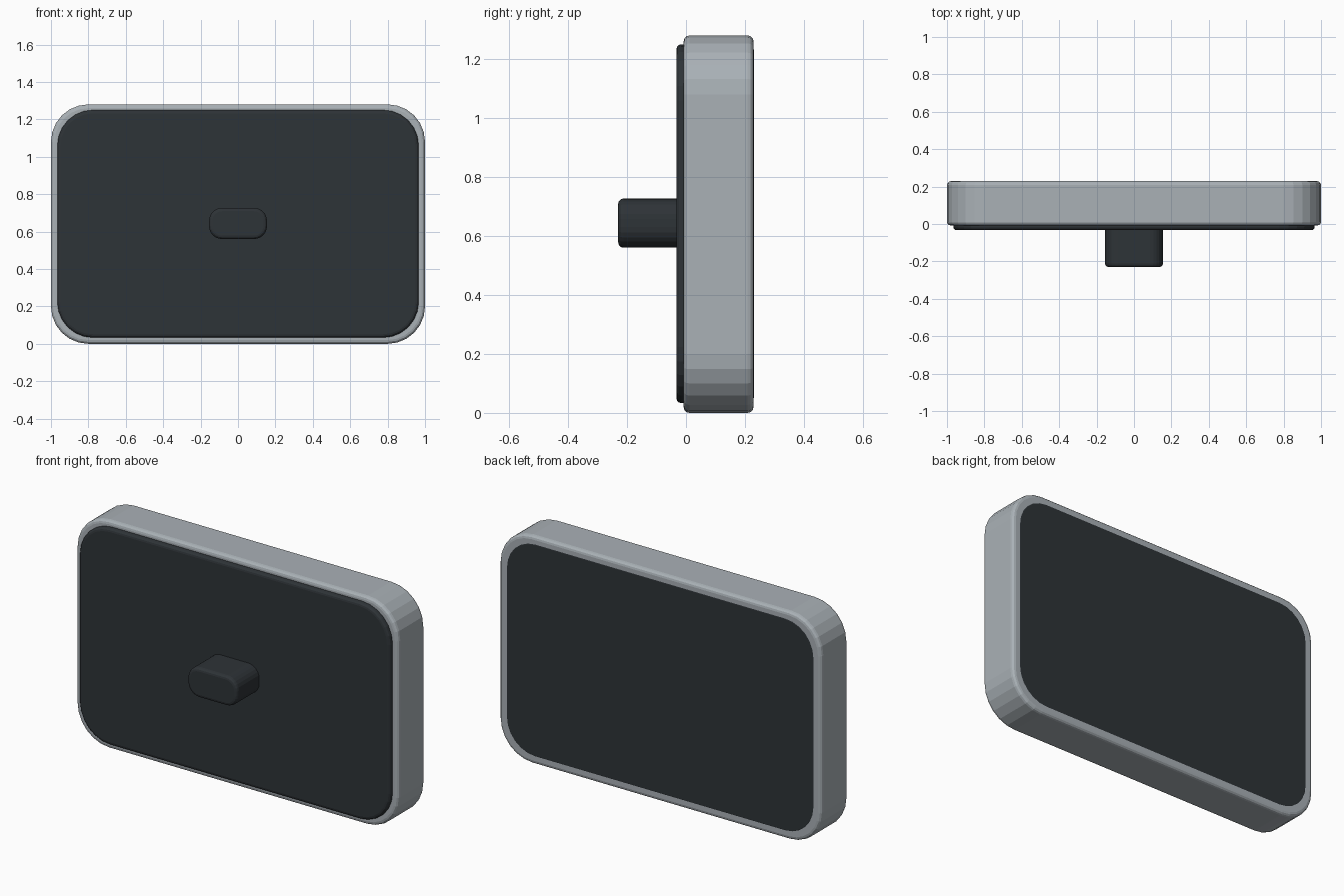
import bpy, bmesh
from math import sin, cos, pi

if "Cube" in bpy.data.objects:
    bpy.data.objects.remove(bpy.data.objects["Cube"])


def material(name, color):
    m = bpy.data.materials.new(name)
    m.diffuse_color = (*color, 1)
    m.use_nodes = True
    m.node_tree.nodes["Principled BSDF"].inputs["Base Color"].default_value = m.diffuse_color
    return m


def rounded_slab(name, half_w, z0, z1, y0, y1, radius, edge, mat, segs=6):
    """Rounded rectangle in XZ, extruded along y, with softened front and back rims."""
    bm = bmesh.new()
    zc, half_h = (z0 + z1) / 2, (z1 - z0) / 2
    verts = []
    for q, (sx, sz) in enumerate([(1, 1), (-1, 1), (-1, -1), (1, -1)]):
        for i in range(segs + 1):
            a = (q + i / segs) * pi / 2
            verts.append(bm.verts.new((sx * (half_w - radius) + radius * cos(a), y0,
                                       zc + sz * (half_h - radius) + radius * sin(a))))
    face = bm.faces.new(verts)
    ext = bmesh.ops.extrude_face_region(bm, geom=[face], use_keep_orig=True)
    moved = [g for g in ext["geom"] if isinstance(g, bmesh.types.BMVert)]
    bmesh.ops.translate(bm, verts=moved, vec=(0, y1 - y0, 0))
    bmesh.ops.recalc_face_normals(bm, faces=bm.faces)
    rims = [e for e in bm.edges if abs(e.verts[0].co.y - e.verts[1].co.y) < 1e-6]
    bmesh.ops.bevel(bm, geom=rims, offset=edge, segments=3, profile=0.5,
                    affect='EDGES', clamp_overlap=True)
    me = bpy.data.meshes.new(name)
    bm.to_mesh(me)
    bm.free()
    me.materials.append(mat)
    ob = bpy.data.objects.new(name, me)
    bpy.context.collection.objects.link(ob)
    return ob


shell = material("pale_grey", (0.40, 0.44, 0.47))
dark = material("charcoal", (0.027, 0.033, 0.038))

# Outer grey casing
rounded_slab("casing", 1.0, 0.0, 1.28, -0.008, 0.229, 0.20, 0.02, shell)
# Dark core, standing proud of the casing at the front and flush at the back
rounded_slab("panel", 0.966, 0.033, 1.25, -0.033, 0.23, 0.19, 0.018, dark)
# Stubby plug in the middle of the front
rounded_slab("plug", 0.155, 0.56, 0.727, -0.23, 0.0, 0.07, 0.018, dark)
